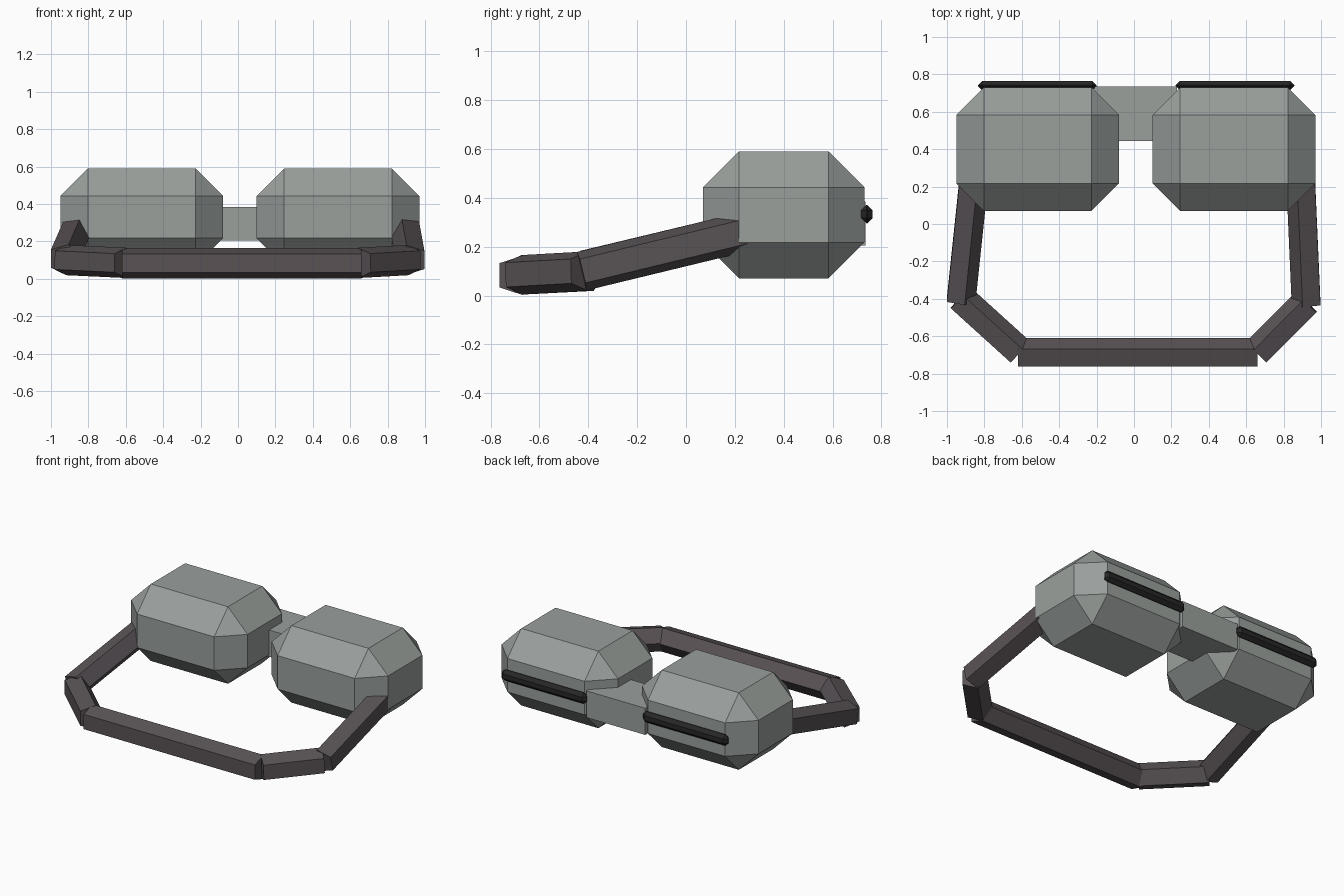
import bpy, bmesh, math
from mathutils import Vector

cube = bpy.data.objects.get("Cube")
if cube:
    bpy.data.objects.remove(cube, do_unlink=True)


def material(name, rgb):
    m = bpy.data.materials.new(name)
    m.use_nodes = True
    m.diffuse_color = (*rgb, 1)
    m.node_tree.nodes["Principled BSDF"].inputs["Base Color"].default_value = (*rgb, 1)
    return m


GREY = material("grey_green_shell", (0.32, 0.35, 0.335))
STRAP = material("dark_brown_strap", (0.10, 0.085, 0.092))
BLACK = material("black_slit", (0.02, 0.02, 0.02))


def finish(bm, name, mat):
    bmesh.ops.recalc_face_normals(bm, faces=bm.faces)
    mesh = bpy.data.meshes.new(name)
    bm.to_mesh(mesh)
    bm.free()
    mesh.materials.append(mat)
    ob = bpy.data.objects.new(name, mesh)
    bpy.context.collection.objects.link(ob)
    return ob


def box(name, low, high, mat, chamfer=0):
    """Box between two corners, with an optional flat chamfer."""
    low, high = Vector(low), Vector(high)
    bm = bmesh.new()
    bmesh.ops.create_cube(bm, size=1)
    for v in bm.verts:
        v.co = (low + high) / 2 + v.co * (high - low)
    if chamfer:
        bmesh.ops.bevel(bm, geom=bm.edges[:], offset=chamfer, segments=1,
                        affect='EDGES', profile=0.5)
    return finish(bm, name, mat)


def strap_piece(name, start, end, inward, radius=0.085):
    """Five-sided bar whose ridge points inward."""
    start, end = Vector(start), Vector(end)
    axis = (end - start).normalized()
    u = Vector(inward)
    u = (u - axis * u.dot(axis)).normalized()
    w = axis.cross(u)
    bm = bmesh.new()
    rings = []
    for p in (start, end):
        angles = [math.tau * i / 5 for i in range(5)]
        rings.append([bm.verts.new(p + radius * (u * math.cos(a) + w * math.sin(a)))
                      for a in angles])
    a, b = rings
    for i in range(5):
        j = (i + 1) % 5
        bm.faces.new((a[i], a[j], b[j], b[i]))
    bm.faces.new(a)
    bm.faces.new(b)
    return finish(bm, name, STRAP)


# Eye pods with a dark slit across the back of each
for side, x0, s0 in (("right", -0.95, -0.835), ("left", 0.10, 0.222)):
    box(side + "_pod", (x0, 0.07, 0.07), (x0 + 0.87, 0.73, 0.59), GREY, 0.147)
    box(side + "_slit", (s0, 0.716, 0.296), (s0 + 0.635, 0.764, 0.371), BLACK, 0.022)

# Bridge between the pods
box("bridge", (-0.21, 0.445, 0.205), (0.23, 0.735, 0.385), GREY)

# Head strap
strap_piece("strap_front", (-0.62, -0.694, 0.083), (0.66, -0.694, 0.083), (0, 1, 0))
strap_piece("strap_left_corner", (0.66, -0.69, 0.085), (0.927, -0.422, 0.1), (-1, 1, 0))
strap_piece("strap_right_corner", (-0.614, -0.689, 0.085), (-0.934, -0.399, 0.1), (1, 1, 0))
strap_piece("strap_left_arm", (0.928, -0.426, 0.1), (0.899, 0.235, 0.26), (-1, 0, 0))
strap_piece("strap_right_arm", (-0.932, -0.412, 0.105), (-0.864, 0.235, 0.26), (1, 0, 0))
